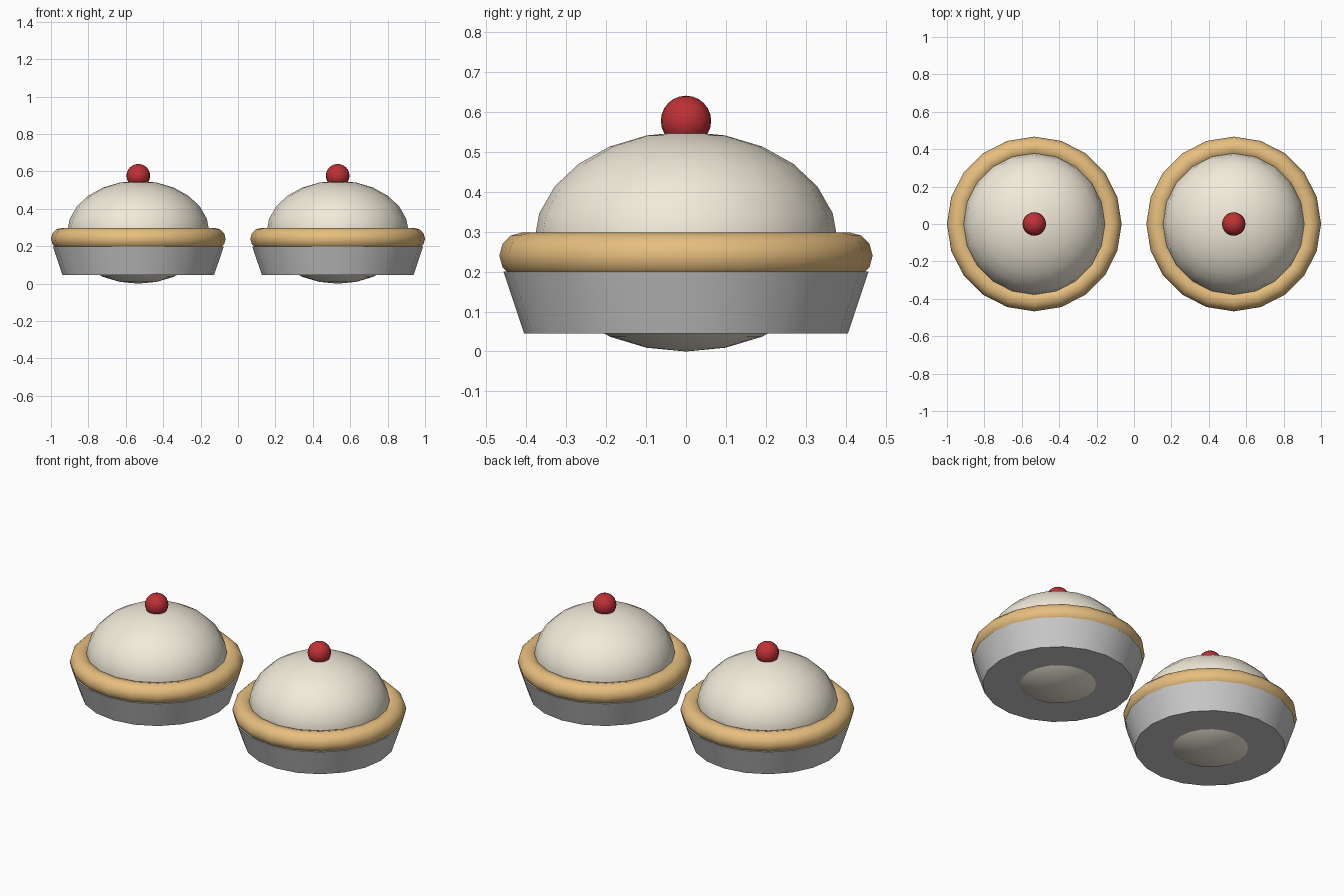
import bpy, math

if "Cube" in bpy.data.objects:
    bpy.data.objects.remove(bpy.data.objects["Cube"])

def material(name, color):
    m = bpy.data.materials.new(name)
    m.diffuse_color = (*color, 1)
    m.use_nodes = True
    m.node_tree.nodes["Principled BSDF"].inputs["Base Color"].default_value = m.diffuse_color
    return m

PASTRY = material("pastry", (0.80, 0.52, 0.21))
CREAM = material("cream", (0.88, 0.83, 0.70))
CHERRY = material("cherry", (0.52, 0.03, 0.035))

def finish(name, mat=None, angle=40):
    ob = bpy.context.object
    ob.name = name
    bpy.ops.object.transform_apply(location=False, rotation=True, scale=True)
    bpy.ops.object.shade_smooth_by_angle(angle=math.radians(angle))
    if mat:
        ob.data.materials.append(mat)

def pie(side, x):
    # tapered foil tin
    bpy.ops.mesh.primitive_cone_add(vertices=20, radius1=0.405, radius2=0.457,
                                    depth=0.155, location=(x, 0, 0.1225))
    finish(side + "_tin")
    # rounded pastry rim
    bpy.ops.mesh.primitive_torus_add(major_segments=20, minor_segments=12,
                                     major_radius=0.409, minor_radius=0.058,
                                     location=(x, 0, 0.24))
    finish(side + "_pastry_rim", PASTRY)
    # flattened cream dome that also bulges out below the tin
    bpy.ops.mesh.primitive_uv_sphere_add(segments=20, ring_count=12, radius=1,
                                         location=(x, 0, 0.275))
    bpy.context.object.scale = (0.38, 0.38, 0.275)
    finish(side + "_cream_filling", CREAM)
    # cherry on top
    bpy.ops.mesh.primitive_uv_sphere_add(segments=20, ring_count=12, radius=0.063,
                                         location=(x, 0, 0.577))
    finish(side + "_cherry", CHERRY)

for side, x in (("left", -0.533), ("right", 0.533)):
    pie(side, x)
